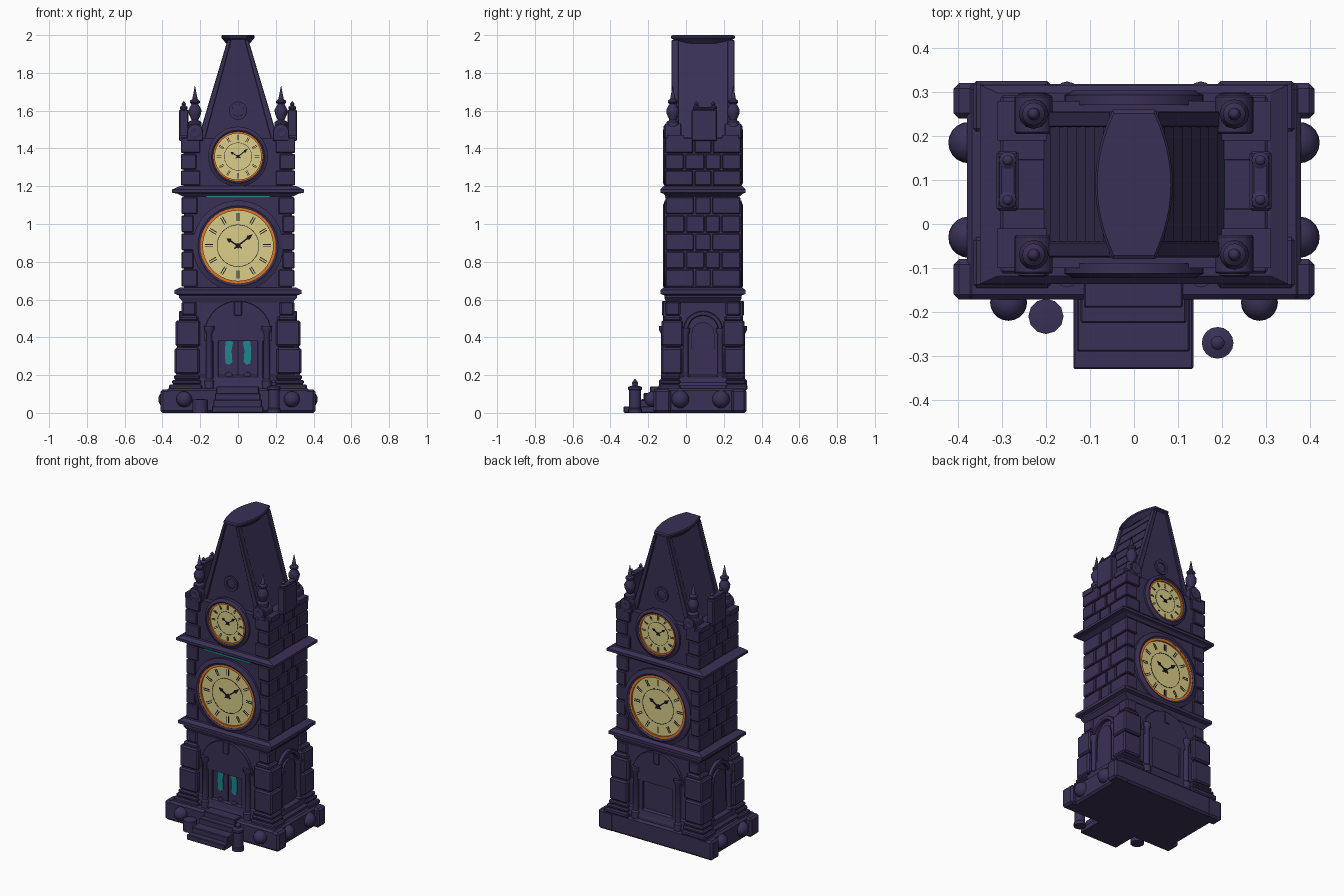
import bpy, bmesh, math
from mathutils import Vector

if "Cube" in bpy.data.objects:
    bpy.data.objects.remove(bpy.data.objects["Cube"])

CY = 0.09  # tower centre in y
COLS = {"purple stone": (.042, .030, .092), "pale cream": (.70, .61, .25), "orange": (.74, .18, .015),
        "teal": (.013, .24, .28), "dark ink": (.010, .008, .018)}
MATS = {}
for n, c in COLS.items():
    MATS[n] = bpy.data.materials.new(n)
    MATS[n].diffuse_color = (*c, 1)
parts = {}

def bm_of(name):
    return parts.setdefault(name, bmesh.new())

def put(axis, a, b, h):
    """2D point (a, b) plus height h along an axis."""
    return {'x': (h, a, b), 'y': (a, h, b), 'z': (a, b, h)}[axis]

def loft(name, loops):
    bm = bm_of(name)
    rows = [[bm.verts.new(p) for p in l] for l in loops]
    n = len(rows[0])
    for r, s in zip(rows, rows[1:]):
        for i in range(n):
            bm.faces.new((r[i], r[(i + 1) % n], s[(i + 1) % n], s[i]))
    bm.faces.new(rows[0])
    bm.faces.new(rows[-1])

def prism(name, pts, axis, h0, h1):
    loft(name, [[put(axis, a, b, h) for a, b in pts] for h in (h0, h1)])

def box(name, x0, x1, y0, y1, z0, z1):
    prism(name, [(x0, y0), (x1, y0), (x1, y1), (x0, y1)], 'z', z0, z1)

def corners(name, x0, x1, d0, d1, z0, z1):
    for s in (-1, 1):
        for f in (-1, 1):
            box(name, s * x0, s * x1, CY + f * d0, CY + f * d1, z0, z1)

def tiers(name, rows):
    """Stack of centred rectangles (z, half width, half depth)."""
    loft(name, [[(-w, CY - d, z), (w, CY - d, z), (w, CY + d, z), (-w, CY + d, z)] for z, w, d in rows])

def lathe(name, prof, c, axis='z', n=16, closed=False):
    bm = bm_of(name)
    rows = []
    for r, h in prof:
        rows.append([bm.verts.new(Vector(c) + Vector(put(axis, r * math.cos(t), r * math.sin(t), h)))
                     for t in (math.tau * i / n for i in range(n))])
    allv = [v for r in rows for v in r]
    pairs = list(zip(rows, rows[1:])) + ([(rows[-1], rows[0])] if closed else [])
    for r, s in pairs:
        for i in range(n):
            bm.faces.new((r[i], r[(i + 1) % n], s[(i + 1) % n], s[i]))
    bmesh.ops.remove_doubles(bm, verts=allv, dist=1e-5)

def ball(name, c, r):
    lathe(name, [(r * math.sin(math.pi * i / 10), -r * math.cos(math.pi * i / 10)) for i in range(11)], c, n=20)

def arch(w, z0, spring, c=0, n=14):
    return [(c + w, z0)] + [(c + w * math.cos(math.pi * i / n), spring + w * math.sin(math.pi * i / n))
                            for i in range(n + 1)] + [(c - w, z0)]

def band(wo, wi, z0, spring, c=0):
    return arch(wo, z0, spring, c) + arch(wi, z0, spring, c)[::-1]

# --- plinth, boulders, steps, bollards
box("plinth", -.38, .38, -.172, .318, 0, .13)
for s in (-1, 1):
    box("plinth", s * .3, s * .41, -.172, -.08, 0, .125)
    box("plinth", s * .3, s * .41, .24, .32, 0, .125)
    for y in (-.03, .185):
        ball("side_boulders", (s * .375, y, .072), .047)
    ball("front_boulders", (s * .285, -.178, .072), .042)
for i, y in enumerate((-.33, -.29, -.225, -.19)):
    box("entrance_steps", -.138 + .008 * i, .135 - .008 * i, y, -.08, 0, .035 * (i + 1))
lathe("tall_bollard", [(0, 0), (.036, 0), (.036, .02), (.031, .025), (.031, .12), (.036, .125), (.036, .138),
                       (.014, .145), (.016, .16), (0, .182)], (.19, -.27, 0))
lathe("short_bollard", [(0, 0), (.04, 0), (.04, .07), (0, .075)], (-.2, -.21, 0), n=12)

# --- walls and cornices
tiers("ground_wall", [(.12, .305, .195), (.6, .285, .19)])
tiers("base_moulding", [(.12, .35, .215), (.145, .35, .215), (.16, .335, .21), (.19, .33, .205), (.2, .31, .195)])
tiers("lower_cornice", [(.585, .29, .195), (.61, .312, .205), (.622, .312, .205), (.63, .335, .226), (.65, .335, .226),
                        (.665, .305, .205)])
tiers("middle_wall", [(.65, .286, .188), (1.16, .286, .188)])
tiers("upper_cornice", [(1.145, .29, .195), (1.16, .32, .208), (1.166, .35, .226), (1.182, .35, .226), (1.2, .31, .208)])
tiers("upper_wall", [(1.19, .288, .19), (1.455, .288, .19)])
box("teal_strip", -.17, .17, -.112, -.09, 1.138, 1.15)

# --- stepped corner buttresses
corners("buttress_feet", .19, .365, .12, .235, .12, .15)
corners("buttress_feet", .195, .35, .12, .228, .152, .175)
corners("buttress_feet", .2, .34, .12, .222, .177, .2)
corners("buttress_blocks", .205, .335, .11, .222, .205, .345)
corners("buttress_blocks", .2, .33, .105, .22, .352, .49)
corners("buttress_blocks", .21, .312, .115, .21, .485, .515)
corners("buttress_blocks", .22, .298, .12, .2, .515, .59)

# --- block courses on the two clock stages
def courses(name, z0, z1, rows, w, d, xin):
    h = (z1 - z0) / rows
    for i in range(rows):
        a, b = z0 + i * h + .003, z0 + (i + 1) * h - .003
        deep = d - (.10 if i % 2 else .15)
        corners(name, xin + (.02 if i % 2 else 0), w, deep, d, a, b)
        gap = deep - .005
        cuts = [-gap, .01, gap] if i % 2 else [-gap, gap]
        for p, q in zip(cuts, cuts[1:]):
            for s in (-1, 1):
                box(name, s * .27, s * (w - .003), CY + p + .003, CY + q - .003, a, b)
courses("middle_blocks", .665, 1.145, 5, .299, .199, .215)
courses("upper_blocks", 1.2, 1.46, 3, .303, .202, .2)

# --- clocks on front and back
def clock(label, z, R, f):
    def at(k):
        return CY + f * k
    c = (0, 0, z)
    def ring(name, ri, ro, k0, k1, n=40):
        lathe(name, [(ri, at(k0)), (ri, at(k1)), (ro, at(k1)), (ro, at(k0))], c, 'y', n, True)
    lathe(label + "_surround", [(R, at(.18)), (R, at(.207)), (R * 1.06, at(.213)), (R * 1.12, at(.207)),
                                (R * 1.2, at(.203)), (R * 1.2, at(.18))], c, 'y', 40, True)
    ring(label + "_rim", R * .93, R, .18, .206)
    lathe(label + "_face", [(0, at(.18)), (R * .95, at(.18)), (R * .95, at(.196)), (0, at(.196))], c, 'y', 40)
    ring(label + "_marks", R * .545, R * .56, .194, .1975)
    for i in range(12):
        t = math.tau * i / 12
        u, v = Vector((math.sin(t), math.cos(t))), Vector((math.cos(t), -math.sin(t)))
        for o in (-.028, .028):
            pts = [u * R * r + v * R * (o + e) for r, e in ((.66, -.011), (.66, .011), (.87, .011), (.87, -.011))]
            prism(label + "_marks", [(p.x, p.y + z) for p in pts], 'y', at(.194), at(.1975))
    for deg, ln in ((52, .5), (-58, .36)):
        t = math.radians(deg) * -f
        u, v = Vector((math.sin(t), math.cos(t))), Vector((math.cos(t), -math.sin(t)))
        pts = [u * R * r + v * R * e for r, e in
               ((-.12, -.02), (-.12, .02), (ln * .6, .02), (ln * .7, .06), (ln, 0), (ln * .7, -.06), (ln * .6, -.02))]
        prism(label + "_hands", [(p.x, p.y + z) for p in pts], 'y', at(.195), at(.2))
    lathe(label + "_hands", [(0, at(.195)), (R * .07, at(.195)), (R * .07, at(.202)), (0, at(.202))], c, 'y', 12)

# --- gable details, arches, clocks: front (-1) and back (1)
for f in (-1, 1):
    clock("large_clock", .885, .2, f)
    clock("small_clock", 1.357, .132, f)
    def at(k): return CY + f * k
    lathe("gable_rosette", [(.03, at(.15)), (.03, at(.166)), (.048, at(.166)), (.048, at(.15))],
          (0, 0, 1.6), 'y', 20, True)
    lathe("gable_boss", [(.03, at(.15)), (.03, at(.158)), (0, at(.162))], (0, 0, 1.6), 'y', 20)
    for s in (-1, 1):  # sloping gable trims
        prism("gable_trim", [(s * .055, 1.975), (s * .035, 1.975), (s * .175, 1.45), (s * .212, 1.45)],
              'y', at(.13), at(.166))
        lathe("arch_column", [(.026, .13), (.026, .17), (.017, .18), (.017, .42), (.028, .44), (.028, .46), (0, .46)],
              (s * .152, at(.206), 0), n=12)
        lathe("post_rosette", [(0, at(.2)), (.034, at(.2)), (.034, at(.207)), (.022, at(.21)), (0, at(.206))],
              (s * .228, 0, 1.487), 'y', 16)
        # corner posts with rounded heads and finials
        prism("corner_post", arch(.043, 1.44, 1.488, s * .228), 'y', at(.115), at(.203))
        lathe("corner_finial", [(.034, 1.5), (.034, 1.54), (.018, 1.55), (.033, 1.585), (.034, 1.605), (.018, 1.635),
                                (.026, 1.642), (.026, 1.652), (.014, 1.662), (0, 1.735)], (s * .228, at(.16), 0), n=12)
        box("stage_shoulder", s * .19, s * .31, at(.1), at(.19), 1.44, 1.472)
    prism("outer_arch", band(.178, .15, .45, .415), 'y', at(.18), at(.212))
    prism("inner_arch", band(.135, .103, .13, .40), 'y', at(.18), at(.206))
    box("keystone", -.02, .02, at(.18), at(.217), .515, .592)

# --- blind arches on the sides
for s in (-1, 1):
    prism("side_arch", band(.105, .08, .15, .435, CY), 'x', s * .28, s * .312)
    prism("side_panel", arch(.06, .2, .42, CY), 'x', s * .28, s * .304)
    for y in (-.092, .092):
        lathe("side_column", [(.022, .15), (.022, .2), (.014, .21), (.014, .41), (.022, .43), (.022, .45), (0, .45)],
              (s * .308, CY + y, 0), n=12)
    # parapet piers with two small finials
    box("side_pier", s * .263, s * .312, .03, .165, 1.44, 1.605)
    box("side_pier", s * .268, s * .306, .038, .157, 1.605, 1.62)
    for y in (.055, .145):
        lathe("pier_finial", [(.02, 1.61), (.02, 1.62), (.008, 1.628), (.012, 1.636), (0, 1.652)], (s * .287, y, 0), n=10)

# --- front door with glazing
prism("front_door", arch(.104, .13, .40), 'y', -.104, -.08)
box("door_gap", -.003, .003, -.106, -.1, .14, .4)
fan = [(.074 * math.cos(math.pi * i / 12), .418 + .074 * math.sin(math.pi * i / 12)) for i in range(13)]
prism("fanlight", fan, 'y', -.109, -.1)
for i in range(1, 6):
    t = math.pi * i / 6
    u, v = Vector((math.cos(t), math.sin(t))), Vector((-math.sin(t), math.cos(t)))
    pts = [u * r + v * e for r, e in ((.015, -.003), (.075, -.003), (.075, .003), (.015, .003))]
    prism("fanlight_bars", [(p.x, p.y + .418) for p in pts], 'y', -.111, -.105)
for s in (-1, 1):
    prism("door_window", [(s * a, b) for a, b in ((.03, .27), (.045, .255), (.066, .262), (.07, .32), (.066, .375),
                                                  (.05, .388), (.026, .375), (.034, .33))], 'y', -.109, -.1)
    lathe("door_boss", [(0, -.112), (.02, -.11), (.022, -.1)], (s * .05, 0, .195), 'y', 16)

# --- roof with overlapping courses, and lens-shaped cap
right = []
for i in range(8):
    z0, z1 = 1.44 + i * .0675, 1.44 + (i + 1) * .0675
    right += [(.05 + (1.98 - z0) * .298, z0), (.044 + (1.98 - z1) * .298, z1)]
prism("roof", right + [(-x, z) for x, z in right[::-1]], 'y', CY - .155, CY + .155)
lens = [(s * (.048 + .04 * (1 - t * t)), s * t * .17) for s in (1, -1) for t in (k / 6 for k in range(-6, 7))]
loft("roof_cap", [[(x * k, CY + y * k, z) for x, y in lens] for z, k in ((1.955, .7), (1.978, .93), (1.984, 1),
                                                                        (1.994, 1), (2.0, .95))])

# --- make objects
def mat_for(n):
    for key, m in (("_face", "pale cream"), ("_rim", "orange"), ("_marks", "dark ink"), ("_hands", "dark ink"),
                   ("door_gap", "dark ink"), ("_bars", "dark ink"), ("teal", "teal"), ("fanlight", "teal"),
                   ("door_window", "teal")):
        if key in n:
            return MATS[m]
    return MATS["purple stone"]

BEVEL = {"plinth": .012, "buttress_blocks": .009, "buttress_feet": .007, "middle_blocks": .005, "upper_blocks": .005,
         "entrance_steps": .004, "side_pier": .005, "corner_post": .004, "keystone": .004, "outer_arch": .004,
         "inner_arch": .004, "side_arch": .004, "gable_trim": .003}
for name, bm in parts.items():
    bmesh.ops.recalc_face_normals(bm, faces=bm.faces)
    me = bpy.data.meshes.new(name)
    bm.to_mesh(me)
    bm.free()
    me.materials.append(mat_for(name))
    ob = bpy.data.objects.new(name, me)
    bpy.context.collection.objects.link(ob)
    if name in BEVEL:
        m = ob.modifiers.new("bevel", 'BEVEL')
        m.width, m.segments, m.limit_method = BEVEL[name], 1, 'ANGLE'
    elif any(k in name for k in ("boulder", "finial", "column", "bollard", "surround", "boss", "rim")):
        bpy.ops.object.select_all(action='DESELECT')
        ob.select_set(True)
        bpy.context.view_layer.objects.active = ob
        bpy.ops.object.shade_smooth_by_angle(angle=math.radians(35))

for m in bpy.data.materials:
    if m.users and not m.is_grease_pencil:
        m.use_nodes = True
        m.node_tree.nodes["Principled BSDF"].inputs["Base Color"].default_value = m.diffuse_color
